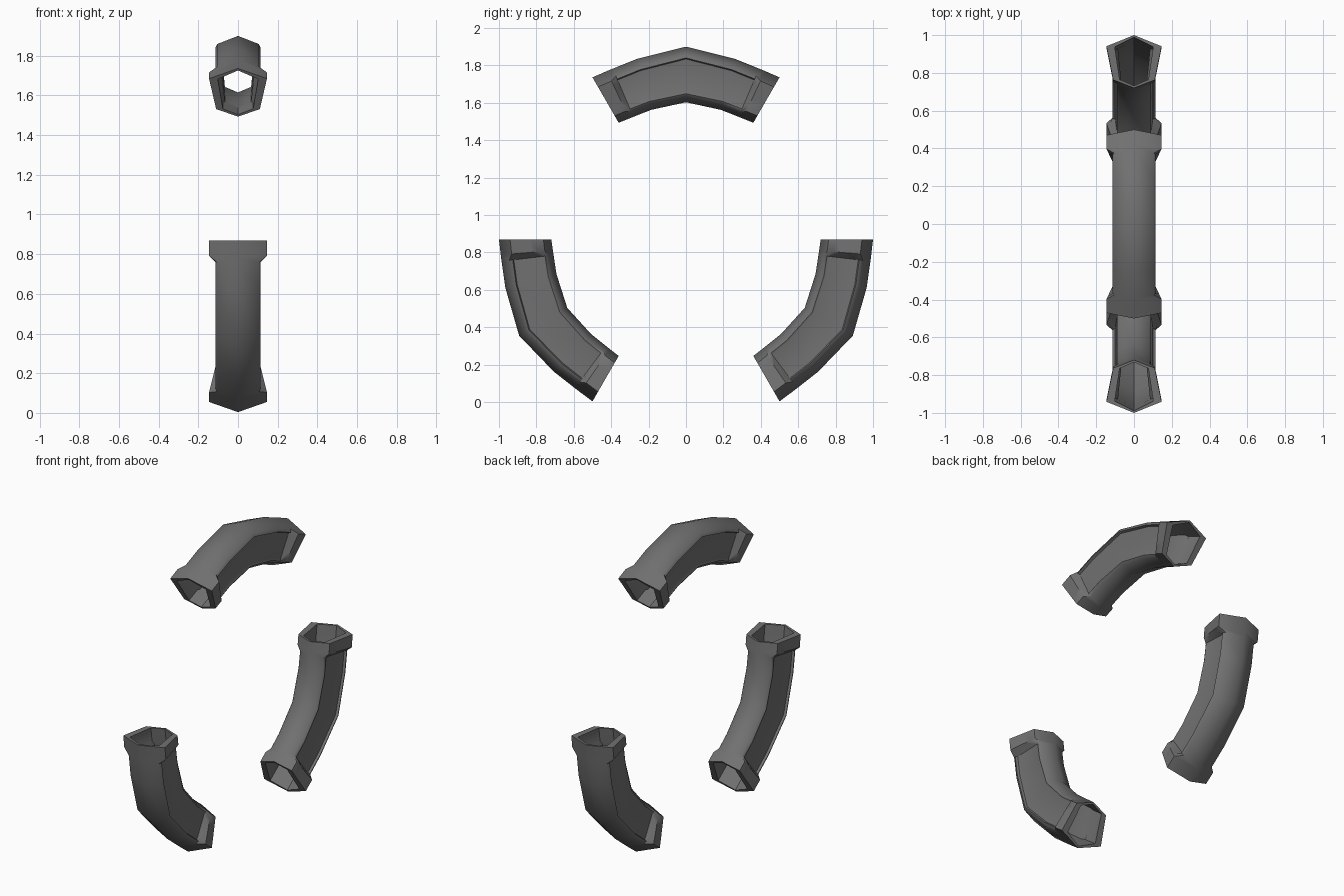
import bpy, bmesh
from math import sin, cos, radians

cube = bpy.data.objects.get("Cube")
if cube:
    bpy.data.objects.remove(cube)

CENTRE_Z = 0.87

grey = bpy.data.materials.new("dark_grey")
grey.use_nodes = True
colour = (0.165, 0.165, 0.165, 1)
grey.diffuse_color = colour
grey.node_tree.nodes["Principled BSDF"].inputs["Base Color"].default_value = colour

# Outer and inner ridge radius at each angle from the middle of a tube
RIDGES = {0: (1.03, 0.733), 15: (1.0, 0.717), 22: (0.993, 0.713),
          23.2: (0.993, 0.713), 25.2: (0.994, 0.714), 30: (1.0, 0.72)}


def hexagon(gap, outer_x, outer_drop, inner_x, inner_rise):
    """Half section: a hexagon with its long side split to match the body."""
    def section(top, low):
        a, b = top - outer_drop, low + inner_rise
        side = [(outer_x + (inner_x - outer_x) * i / 5, a + (b - a) * i / 5)
                for i in range(6)]
        return [(0, top - gap)] + side + [(0, low + gap)]
    return section


def body(top, low):
    """Half section: ridged hexagon with a recessed panel in the side."""
    return [(0, top), (0.105, top - 0.041), (0.114, top - 0.06),
            (0.1, top - 0.066), (0.086, low + 0.056), (0.091, low + 0.046),
            (0.08, low + 0.03), (0, low)]


collar = hexagon(0, 0.146, 0.059, 0.11, 0.043)
mouth = hexagon(0.012, 0.102, 0.062, 0.076, 0.045)
bore = hexagon(0.012, 0.085, 0.056, 0.066, 0.04)


def both_ways(stations):
    """Mirror a half run of stations about the middle of the tube."""
    return [(-a, s) for a, s in reversed(stations) if a] + stations


outside = both_ways([(0, body), (15, body), (23.2, body), (25.2, collar), (30, collar)])
inside = both_ways([(0, bore), (15, bore), (22, bore), (23.2, mouth), (30, mouth)])


def make_tube(name, middle):
    bm = bmesh.new()
    rings = []
    # The skin runs along the outside and back through the bore
    for angle, section in outside + inside[::-1]:
        half = section(*RIDGES[abs(angle)])
        loop = half + [(-x, r) for x, r in half[-2:0:-1]]
        t = radians(middle + angle)
        rings.append([bm.verts.new((x, r * cos(t), CENTRE_Z + r * sin(t)))
                      for x, r in loop])
    for k, ring in enumerate(rings):
        after = rings[(k + 1) % len(rings)]
        for i in range(len(ring)):
            j = (i + 1) % len(ring)
            bm.faces.new((ring[i], ring[j], after[j], after[i]))
    bmesh.ops.recalc_face_normals(bm, faces=bm.faces)
    mesh = bpy.data.meshes.new(name)
    bm.to_mesh(mesh)
    bm.free()
    mesh.materials.append(grey)
    tube = bpy.data.objects.new(name, mesh)
    bpy.context.collection.objects.link(tube)
    bpy.ops.object.select_all(action='DESELECT')
    tube.select_set(True)
    bpy.context.view_layer.objects.active = tube
    bpy.ops.object.shade_smooth_by_angle(angle=radians(46))


# Three tubes spaced evenly around a ring
for name, middle in (("top_tube", 90), ("front_tube", 210), ("back_tube", 330)):
    make_tube(name, middle)
